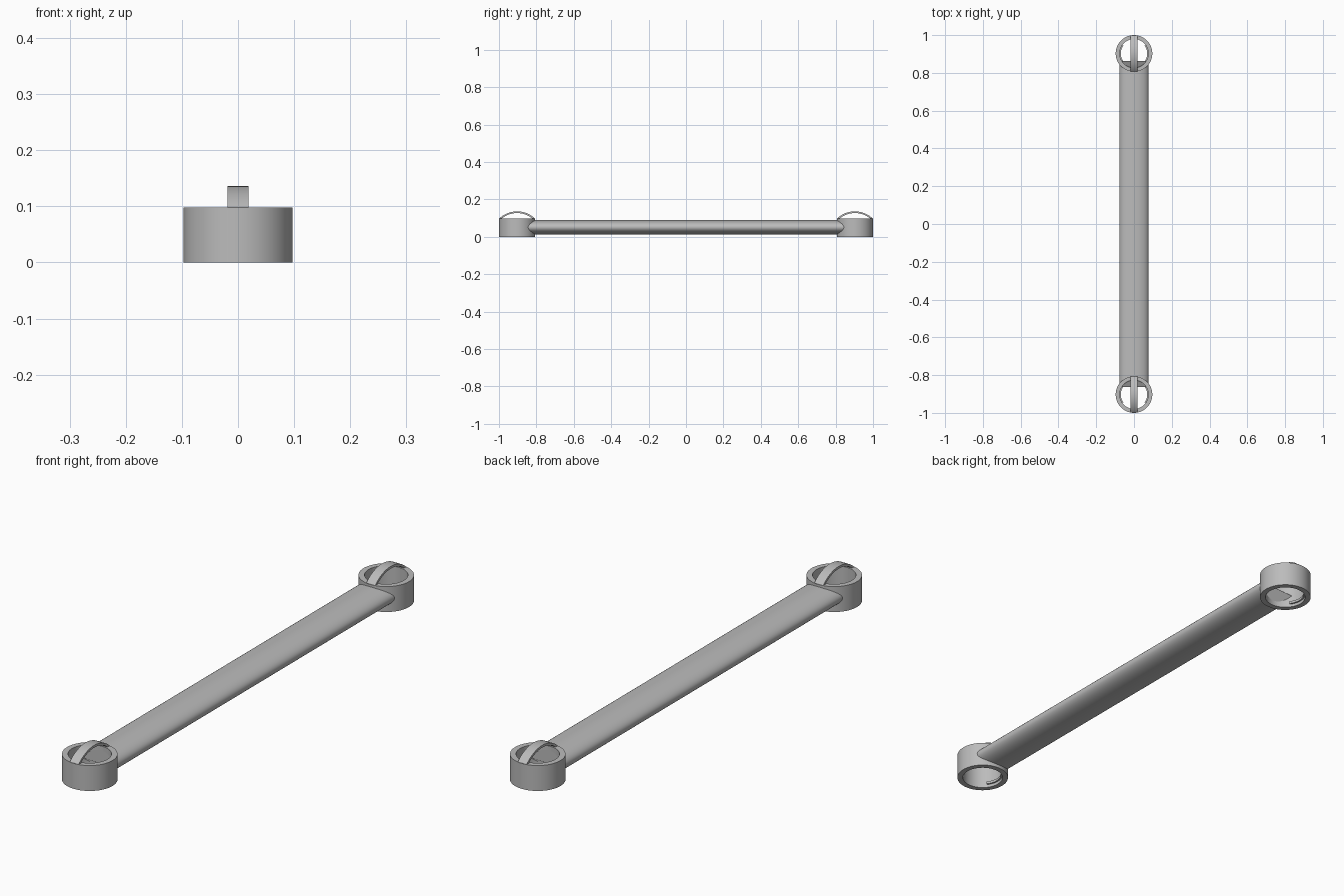
import bpy, bmesh, math

cube = bpy.data.objects.get("Cube")
if cube:
    bpy.data.objects.remove(cube)

grey = bpy.data.materials.new("plain grey")
grey.use_nodes = True
COLOUR = (0.5, 0.5, 0.5, 1)
grey.diffuse_color = COLOUR
grey.node_tree.nodes["Principled BSDF"].inputs["Base Color"].default_value = COLOUR

END_Y, OUTER, INNER, HEIGHT = 0.903, 0.097, 0.076, 0.098


def finish(name, bm):
    bmesh.ops.recalc_face_normals(bm, faces=bm.faces)
    mesh = bpy.data.meshes.new(name)
    bm.to_mesh(mesh)
    bm.free()
    mesh.materials.append(grey)
    ob = bpy.data.objects.new(name, mesh)
    bpy.context.collection.objects.link(ob)
    bpy.ops.object.select_all(action="DESELECT")
    ob.select_set(True)
    bpy.context.view_layer.objects.active = ob
    bpy.ops.object.shade_smooth_by_angle(angle=math.radians(35))


def loft(name, sections, closed):
    """Skin equal-length loops of points, joined end to end or capped."""
    bm = bmesh.new()
    loops = [[bm.verts.new(p) for p in s] for s in sections]
    pairs = list(zip(loops, loops[1:]))
    if closed:
        pairs.append((loops[-1], loops[0]))
    else:
        bm.faces.new(loops[0])
        bm.faces.new(loops[-1])
    for a, b in pairs:
        for i in range(len(a)):
            j = (i + 1) % len(a)
            bm.faces.new((a[i], a[j], b[j], b[i]))
    finish(name, bm)


def ring_arc(name, cy, r0, r1, z0, z1, start, sweep, steps):
    """Rectangular section swept round a vertical axis."""
    full = sweep >= 2 * math.pi
    sections = []
    for i in range(steps if full else steps + 1):
        a = start + sweep * i / steps
        c, s = math.cos(a), math.sin(a)
        sections.append([(r * c, cy + r * s, z)
                         for r, z in ((r0, z0), (r1, z0), (r1, z1), (r0, z1))])
    loft(name, sections, full)


def strap(name, cy, half_width=0.019, top=0.136, radius=0.138, thick=0.009):
    """Thin band bowed over the open ring."""
    reach = math.asin(0.095 / radius)
    sections = []
    for i in range(25):
        a = reach * (i / 12 - 1)
        sections.append([(x, cy + r * math.sin(a), top - radius + r * math.cos(a))
                         for x, r in ((-half_width, radius), (half_width, radius),
                                      (half_width, radius - thick), (-half_width, radius - thick))])
    loft(name, sections, False)


# Elliptical bar, its ends scooped to sit inside the ring walls
outline = [(0.077 * math.cos(a), 0.051 + 0.038 * math.sin(a))
           for a in (2 * math.pi * i / 64 for i in range(64))]
bar = []
for side in (-1, 1):
    bar.append([(x, side * (END_Y - math.sqrt(0.086 ** 2 - x * x)), z) for x, z in outline])
loft("bar", bar, False)

# End rings, each with a bowed strap and two small inner ledges
for label, side in (("front", -1), ("back", 1)):
    cy = side * END_Y
    ring_arc(label + "_ring", cy, INNER, OUTER, 0, HEIGHT, 0, 2 * math.pi, 64)
    strap(label + "_strap", cy)
    for hand, middle in (("left", 0), ("right", math.pi)):
        ring_arc(f"{label}_{hand}_ledge", cy, 0.07, INNER + 0.004, 0.012, 0.022,
                 middle - 0.65, 1.3, 14)
